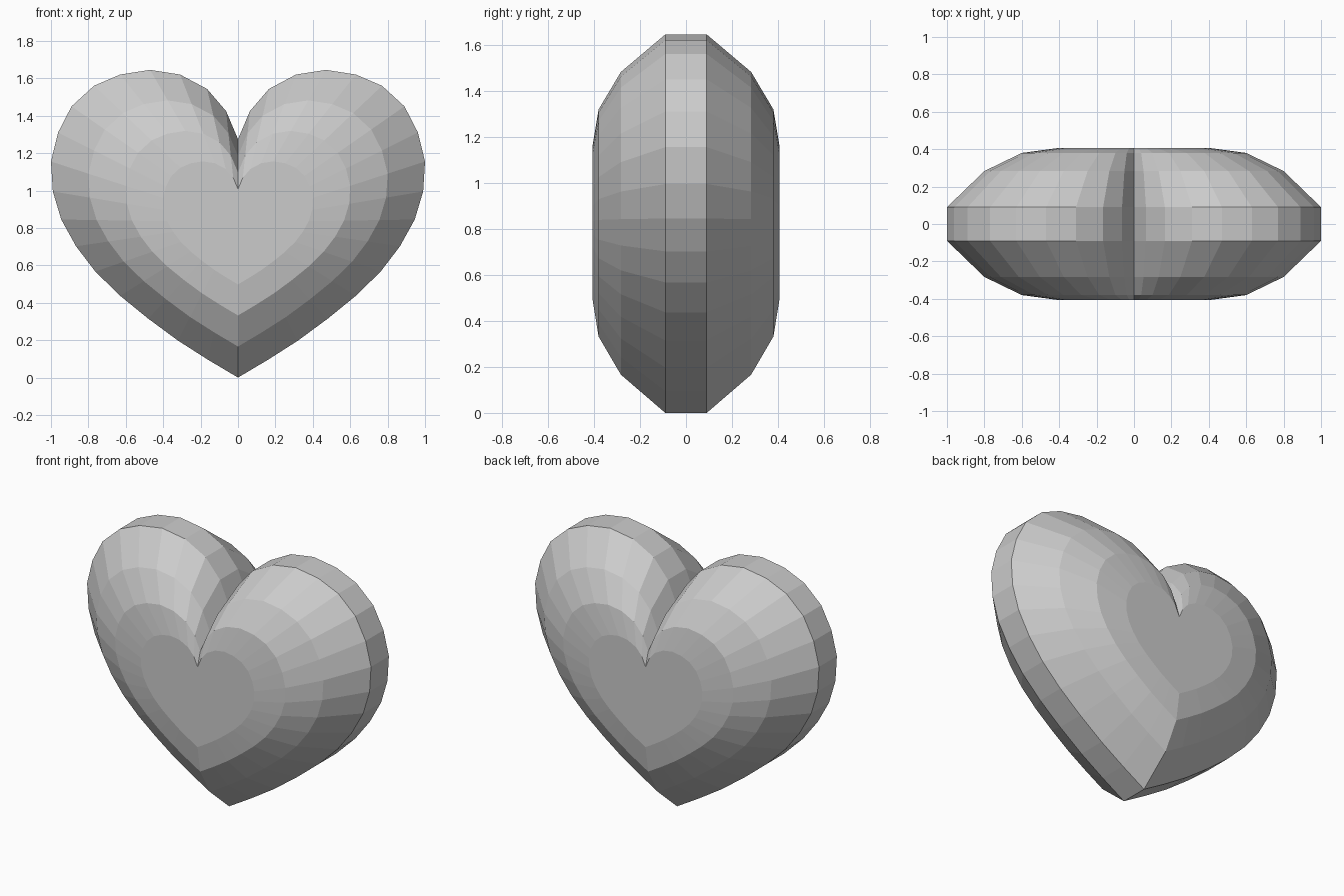
import bpy, bmesh

if "Cube" in bpy.data.objects:
    bpy.data.objects.remove(bpy.data.objects["Cube"])

# Right half of the heart outline (x, z), from bottom tip to top notch
half = [(0, 0), (0.16, 0.095), (0.32, 0.197), (0.48, 0.315), (0.63, 0.437),
        (0.763, 0.567), (0.866, 0.702), (0.945, 0.845), (0.99, 0.995),
        (1.0, 1.155), (0.962, 1.31), (0.89, 1.45), (0.77, 1.56),
        (0.63, 1.62), (0.47, 1.645), (0.31, 1.62), (0.165, 1.543),
        (0.064, 1.425), (0, 1.275)]
outline = half + [(-x, z) for x, z in half[-2:0:-1]]

# Stepped pillow section: (depth y, scale about the heart centre)
section = [(0.09, 1.0), (0.283, 0.8), (0.38, 0.6), (0.407, 0.4)]
layers = [(-y, s) for y, s in reversed(section)] + section
centre_z = 0.83

bm = bmesh.new()
rings = [[bm.verts.new((x * s, y, centre_z + (z - centre_z) * s))
          for x, z in outline] for y, s in layers]

# Walls between neighbouring rings
n = len(outline)
for a, b in zip(rings, rings[1:]):
    for i in range(n):
        j = (i + 1) % n
        bm.faces.new((a[i], a[j], b[j], b[i]))

# Flat front and back caps
bm.faces.new(rings[0][::-1])
bm.faces.new(rings[-1])
bmesh.ops.recalc_face_normals(bm, faces=bm.faces)

mesh = bpy.data.meshes.new("heart")
bm.to_mesh(mesh)
bm.free()
bpy.context.collection.objects.link(bpy.data.objects.new("heart", mesh))
